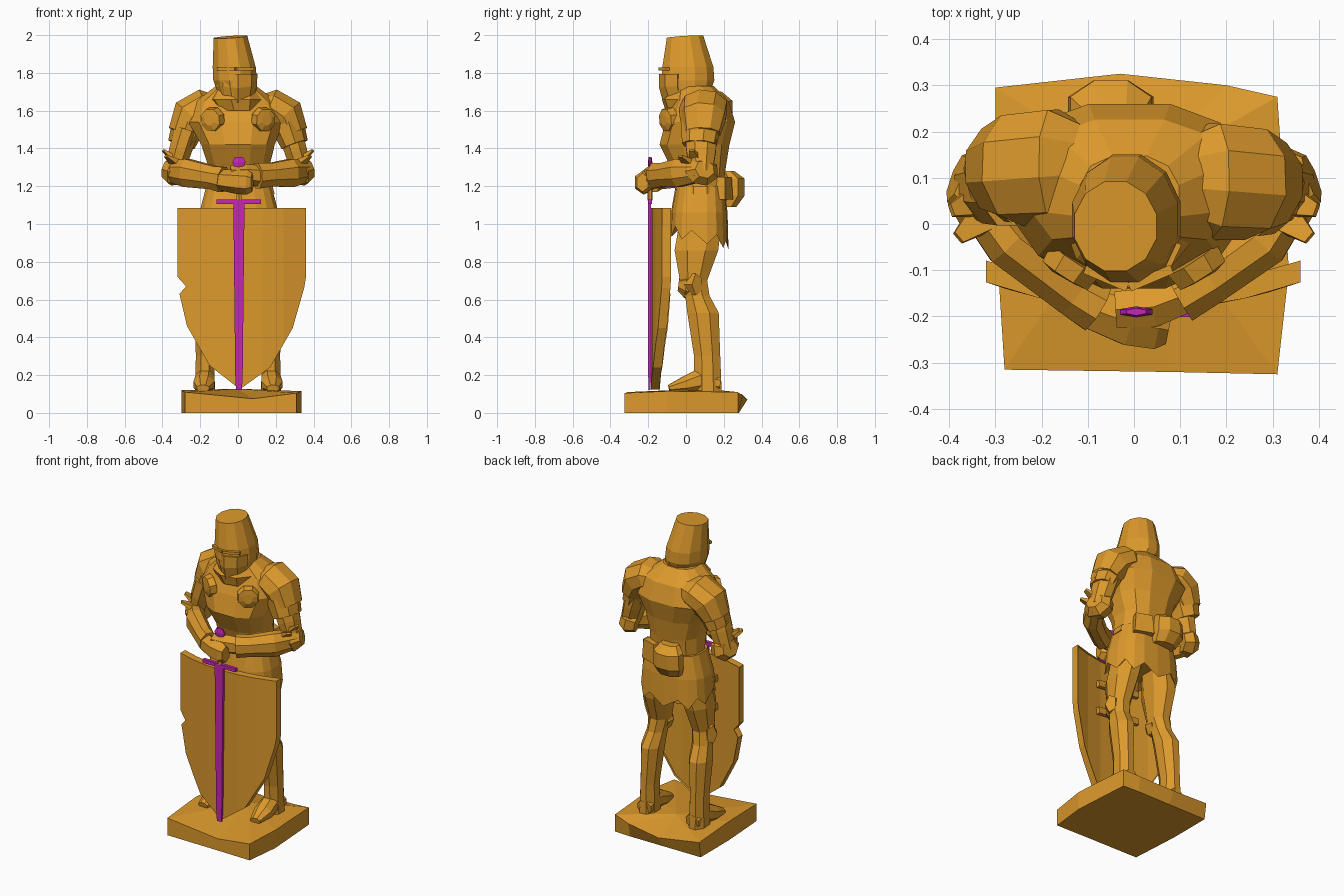
import bpy, bmesh, math
from mathutils import Vector, Matrix

if "Cube" in bpy.data.objects:
    bpy.data.objects.remove(bpy.data.objects["Cube"], do_unlink=True)


def material(name, colour):
    m = bpy.data.materials.new(name)
    m.use_nodes = True
    m.diffuse_color = (*colour, 1)
    m.node_tree.nodes["Principled BSDF"].inputs["Base Color"].default_value = (*colour, 1)
    return m


GOLD = material("ochre gold", (0.72, 0.32, 0.025))
MAGENTA = material("magenta", (0.56, 0.02, 0.45))


def finish(bm, name, mat=GOLD):
    bmesh.ops.recalc_face_normals(bm, faces=bm.faces)
    mesh = bpy.data.meshes.new(name)
    bm.to_mesh(mesh)
    bm.free()
    mesh.materials.append(mat)
    ob = bpy.data.objects.new(name, mesh)
    bpy.context.collection.objects.link(ob)
    return ob


def bulge(c, power):
    return math.copysign(abs(c) ** power, c)


def loft(name, rings, sides=8, side=1, mat=GOLD, level=False, zig=None, power=1):
    """Skin elliptical rings (x, y, z, rx, ry); level rings stay horizontal."""
    bm = bmesh.new()
    pts = [Vector(r[:3]) for r in rings]
    loops = []
    for i, r in enumerate(rings):
        d = pts[min(i + 1, len(pts) - 1)] - pts[max(i - 1, 0)]
        rot = Matrix.Identity(3) if level else d.to_track_quat('Z', 'Y').to_matrix()
        loop = []
        for k in range(sides):
            a = math.tau * (k + 0.5) / sides
            p = pts[i] + rot @ Vector((r[3] * bulge(math.cos(a), power), r[4] * bulge(math.sin(a), power), 0))
            if zig:
                p.z += zig(i, k, a)
            p.x *= side
            loop.append(bm.verts.new(p))
        loops.append(loop)
    for a, b in zip(loops, loops[1:]):
        for k in range(sides):
            n = (k + 1) % sides
            bm.faces.new((a[k], a[n], b[n], b[k]))
    bm.faces.new(loops[0])
    bm.faces.new(loops[-1])
    return finish(bm, name, mat)


def box(name, centre, size, rot=(0, 0, 0), mat=GOLD, taper=1):
    bm = bmesh.new()
    bmesh.ops.create_cube(bm, size=1)
    for v in bm.verts:
        if v.co.z > 0:
            v.co.x *= taper
            v.co.y *= taper
        v.co = v.co * Vector(size)
    ob = finish(bm, name, mat)
    ob.location, ob.rotation_euler = centre, rot
    return ob


# Rough stone base with a worn top edge
bm = bmesh.new()
outline = [(-.28, -.315, .11), (.08, -.32, .075), (.31, -.325, .105), (.335, -.1, .115), (.31, .275, .11),
           (.2, .3, .09), (-.03, .325, .07), (-.3, .295, .1), (-.3, 0, .12)]
low = [bm.verts.new((x, min(y, .28), 0)) for x, y, z in outline]
high = [bm.verts.new(p) for p in outline]
peak = bm.verts.new((0, .1, .128))
bm.faces.new(low)
for i in range(len(low)):
    j = (i + 1) % len(low)
    bm.faces.new((low[i], low[j], high[j], high[i]))
    bm.faces.new((high[i], high[j], peak))
finish(bm, "base")

# Torso, belt and collar
loft("torso", [(0, .08, 1.05, .18, .12), (.01, .075, 1.2, .17, .125), (.005, .065, 1.3, .165, .15),
               (0, .045, 1.42, .2, .19), (-.01, .075, 1.54, .26, .19), (-.01, .08, 1.65, .22, .15),
               (-.01, .05, 1.73, .11, .1)], 12, level=True, power=.8)
loft("belt", [(.01, .075, 1.16, .19, .135), (.01, .075, 1.2, .18, .135)], 12, level=True)
loft("collar", [(0, .02, 1.6, .12, .13), (-.01, .02, 1.66, .15, .15), (-.01, .03, 1.71, .12, .12)], 9, level=True)


# Jagged mail skirt, longer behind
def hem(i, k, a):
    return (-.035 * math.sin(a) + (.03 if k % 2 else -.03)) if i == 2 else 0


loft("mail_skirt", [(.005, .075, 1.2, .175, .13), (.005, .07, 1.06, .212, .15), (.005, .07, .93, .222, .155),
                    (.005, .07, .98, .17, .12)], 18, level=True, zig=hem, power=.75)
loft("pouch", [(-.04, .22, 1.09, .08, .05), (-.05, .25, 1.15, .1, .065), (-.05, .25, 1.24, .095, .065),
               (-.04, .22, 1.28, .06, .04)], 8, level=True)
box("belt_satchel", (.1, .2, 1.19), (.12, .06, .12), (0, 0, -.35), taper=.85)

# Great helm with a raised face plate and an eye slit
loft("helm", [(0, .015, 1.66, .1, .128), (-.015, .01, 1.76, .12, .145), (-.02, .01, 1.83, .118, .14),
              (-.04, -.005, 1.99, .092, .1)], 12, level=True,
     zig=lambda i, k, a: (.05 * math.sin(a) + .02) if i == 0 else (.006 * (math.cos(a) + math.sin(a)) if i == 3 else 0))
bm = bmesh.new()
face = [(-.115, -.04), (-.08, -.105), (0, -.142), (.07, -.11), (.1, -.045)]
rows = [[bm.verts.new((x * s, y * t, z + abs(x) * lift)) for x, y in face]
        for z, s, t, lift in ((1.64, .9, .85, .5), (1.72, 1, 1, .1), (1.795, 1.03, 1, 0))]
for a, b in zip(rows, rows[1:]):
    for k in range(len(face) - 1):
        bm.faces.new((a[k], a[k + 1], b[k + 1], b[k]))
plate = finish(bm, "face_plate")
plate.modifiers.new("thickness", 'SOLIDIFY').thickness = .012
for s, n in ((1, "left"), (-1, "right")):
    box(n + "_brow_bar", (-.012 + s * .048, -.117, 1.82), (.1, .02, .016), (0, 0, s * .4))

for s, n, y in ((1, "left", .09), (-1, "right", .12)):
    # Shoulder and upper arm plates, the right shoulder drawn back
    loft(n + "_pauldron", [(.1, y + .005, 1.63, .09, .05), (.17, y + .005, 1.62, .13, .1),
                           (.25, y, 1.57, .125, .11), (.295, y - .005, 1.48, .1, .08),
                           (.295, y - .005, 1.465, .07, .06)], 9, s)
    loft(n + "_shoulder_lame", [(.26, y - .01, 1.53, .11, .09), (.3, y - .02, 1.42, .095, .072)], 8, s)
    loft(n + "_upper_arm", [(.27, .08, 1.5, .09, .07), (.305, .08, 1.39, .085, .065),
                            (.34, .08, 1.27, .065, .055)], 8, s)
    loft(n + "_rondel", [(.125, -.075, 1.555, .068, .068), (.148, -.11, 1.55, .062, .062),
                         (.152, -.117, 1.55, .03, .03)], 8, s)
    # Elbow guard with fan spikes
    loft(n + "_elbow_cop", [(.29, .07, 1.27, .075, .06), (.345, .085, 1.28, .095, .08),
                            (.385, .1, 1.29, .055, .05)], 7, s)
    for k in range(2):
        loft(n + "_elbow_spike", [(.31, .06 - .03 * k, 1.32 - .01 * k, .06, .03),
                                  (.395 - .015 * k, .03 - .06 * k, 1.39 - .03 * k, .02, .008)], 4, s)
    # Leg, knee and foot
    loft(n + "_leg", [(.11, .08, 1.03, .085, .12), (.14, .055, .86, .08, .125), (.15, .04, .7, .063, .078),
                      (.16, .06, .62, .06, .07), (.17, .09, .53, .066, .09), (.175, .112, .3, .052, .075),
                      (.175, .115, .11, .058, .08)], 8, s, level=True)
    loft(n + "_knee_cop", [(.15, .05, .67, .06, .07), (.15, .0, .675, .065, .07), (.15, -.04, .68, .03, .035)], 7, s)
    loft(n + "_knee_fin", [(.18, .03, .68, .05, .06), (.225, .06, .68, .035, .06)], 5, s)
    loft(n + "_foot", [(.17, .18, .155, .05, .045), (.175, .07, .17, .055, .07), (.18, 0, .15, .06, .05),
                       (.185, -.09, .13, .035, .02)], 8, s)

# Crossed forearms and gauntlets
loft("right_forearm", [(-.36, .08, 1.28, .05, .06), (-.27, -.04, 1.27, .06, .08), (-.13, -.15, 1.245, .055, .067),
                       (-.08, -.18, 1.235, .06, .073)], 8)
loft("right_hand", [(-.1, -.18, 1.235, .05, .055), (-.01, -.215, 1.225, .055, .065), (.05, -.225, 1.22, .053, .065),
                    (.075, -.23, 1.22, .035, .05)], 6)
loft("left_forearm", [(.36, .08, 1.28, .05, .06), (.28, -.04, 1.27, .06, .08), (.17, -.12, 1.26, .055, .067),
                      (.1, -.16, 1.255, .06, .073)], 8)
loft("left_hand", [(.12, -.15, 1.255, .045, .055), (.04, -.18, 1.26, .05, .058), (-.04, -.185, 1.26, .045, .05)], 6)

# Curved shield with a raised field and a battle notch
bm = bmesh.new()
edge = [(-.32, 1.085), (-.32, .72), (-.275, .67), (-.31, .63), (-.27, .46), (-.15, .25), (.01, .125),
        (.17, .24), (.29, .45), (.35, .66), (.36, .72), (.36, 1.085)]
field = bm.faces.new([bm.verts.new((x, 0, z)) for x, z in edge])
bmesh.ops.inset_region(bm, faces=[field], thickness=.035, use_boundary=True, use_even_offset=True)
for v in bm.verts:
    if not v.is_boundary:
        v.co.y -= .014
for x in (-.21, -.1, .02, .13, .24):
    bmesh.ops.bisect_plane(bm, geom=bm.verts[:] + bm.edges[:] + bm.faces[:],
                           plane_co=(x, 0, 0), plane_no=(1, 0, 0))
for v in bm.verts:
    v.co.y += -.172 + .06 * ((v.co.x - .02) / .34) ** 2
back = bmesh.ops.extrude_face_region(bm, geom=bm.faces[:])["geom"]
for v in back:
    if isinstance(v, bmesh.types.BMVert):
        v.co.y += .033
finish(bm, "shield")
for z in (.75, .93):
    box("shield_strap", (.02, -.125, z), (.3, .025, .04), (0, .1, 0))

# Sword resting point down
loft("sword_blade", [(.005, -.193, .12, .022, .008), (.005, -.193, .2, .028, .01), (.005, -.193, 1.12, .042, .012)],
     4, mat=MAGENTA, level=True)
box("sword_guard", (.005, -.19, 1.118), (.235, .022, .022), mat=MAGENTA)
loft("sword_grip", [(.005, -.19, 1.125, .016, .013), (.005, -.19, 1.3, .016, .013)], 6, level=True)
loft("sword_pommel", [(.005, -.19, 1.295, .025, .009), (.005, -.19, 1.327, .041, .012),
                      (.005, -.19, 1.355, .024, .008)], 6, mat=MAGENTA, level=True)
